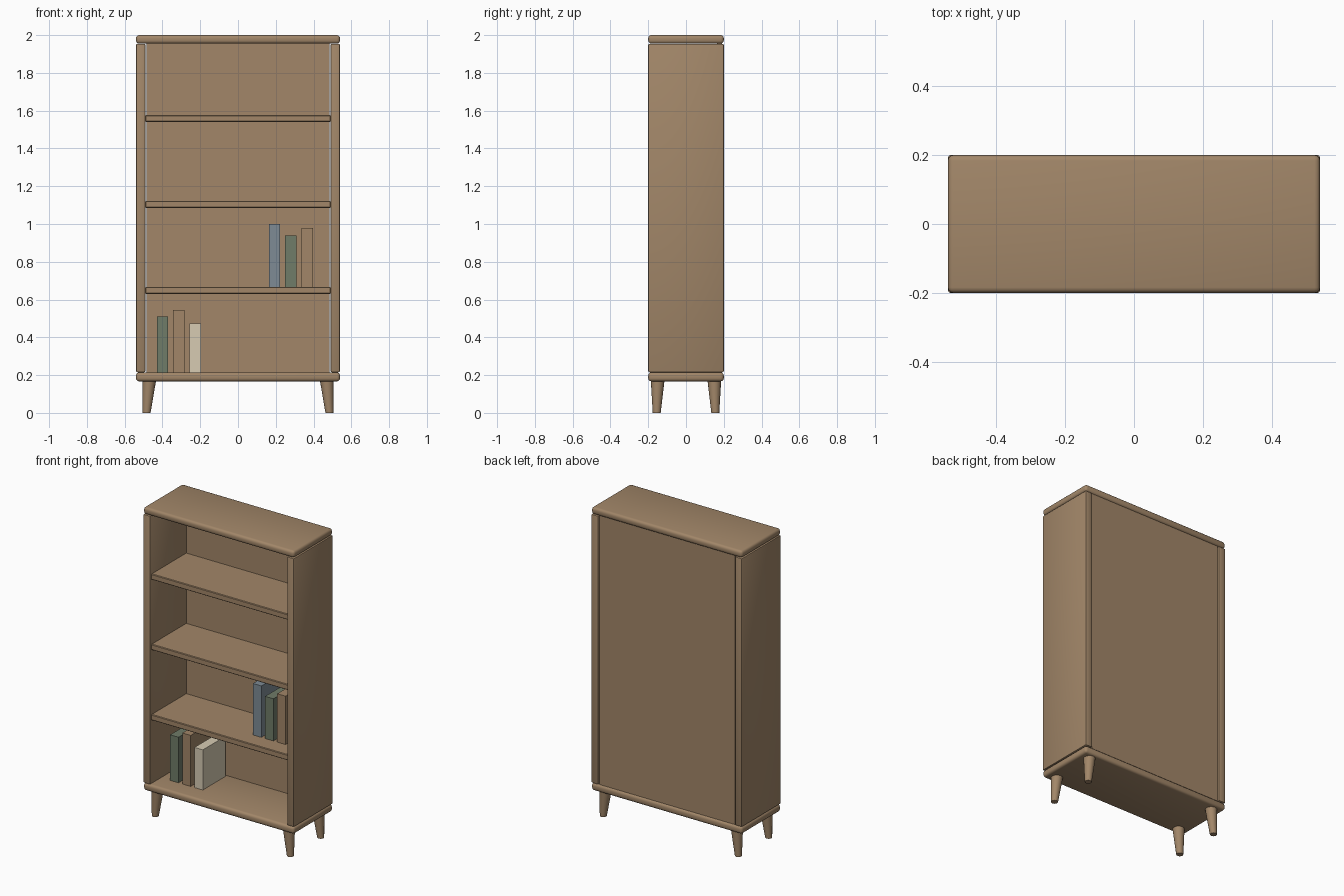
import bpy, bmesh
from mathutils import Vector

old = bpy.data.objects.get("Cube")
if old:
    bpy.data.objects.remove(old, do_unlink=True)


def material(name, rgb):
    m = bpy.data.materials.new(name)
    m.use_nodes = True
    m.diffuse_color = (*rgb, 1)
    m.node_tree.nodes["Principled BSDF"].inputs["Base Color"].default_value = (*rgb, 1)
    return m


wood = material("warm wood", (0.36, 0.24, 0.14))
green = material("sage green", (0.16, 0.20, 0.14))
blue = material("slate blue", (0.21, 0.26, 0.30))
cream = material("cream", (0.68, 0.60, 0.45))


def finish(name, bm, mat):
    mesh = bpy.data.meshes.new(name)
    bm.to_mesh(mesh)
    bm.free()
    mesh.materials.append(mat)
    obj = bpy.data.objects.new(name, mesh)
    bpy.context.collection.objects.link(obj)
    return obj


def smooth(obj):
    bpy.ops.object.select_all(action="DESELECT")
    obj.select_set(True)
    bpy.context.view_layer.objects.active = obj
    bpy.ops.object.shade_smooth_by_angle()


# Box from its low and high corners, with optional rounded edges
def box(name, low, high, mat, radius=0, segments=3):
    low, high = Vector(low), Vector(high)
    bm = bmesh.new()
    bmesh.ops.create_cube(bm, size=1)
    for v in bm.verts:
        v.co = (low + high) / 2 + v.co * (high - low)
    if radius:
        bmesh.ops.bevel(bm, geom=bm.edges[:], offset=radius, segments=segments,
                        profile=0.5, affect="EDGES")
    obj = finish(name, bm, mat)
    if radius:
        smooth(obj)
    return obj


# Carcass
box("top_board", (-0.54, -0.2, 1.955), (0.54, 0.2, 2), wood, 0.016)
box("bottom_board", (-0.54, -0.2, 0.167), (0.54, 0.2, 0.214), wood, 0.016)
for side, lo, hi in (("left", 0.49, 0.54), ("right", -0.54, -0.49)):
    box(side + "_side", (lo, -0.2, 0.215), (hi, 0.2, 1.954), wood, 0.007, 2)
box("back_panel", (-0.485, 0.165, 0.214), (0.485, 0.19, 1.956), wood)

# Shelves
for i, z in enumerate((0.63, 1.085, 1.54)):
    box(f"shelf_{i + 1}", (-0.49, -0.19, z), (0.49, 0.17, z + 0.037), wood, 0.004, 1)

# Books: left edge, height and colour, standing on a base height
rows = {
    "lower": (0.214, ((-0.43, 0.295, green), (-0.343, 0.33, wood), (-0.256, 0.26, cream))),
    "upper": (0.667, ((0.163, 0.333, blue), (0.25, 0.273, green), (0.337, 0.313, wood))),
}
for row, (z, books) in rows.items():
    for i, (x, height, mat) in enumerate(books):
        box(f"{row}_book_{i + 1}", (x, -0.08, z), (x + 0.06, 0.15, z + height), mat)

# Tapered legs, splayed outwards
for side, sx in (("left", 1), ("right", -1)):
    for end, sy in (("front", -1), ("back", 1)):
        bm = bmesh.new()
        bmesh.ops.create_cone(bm, cap_ends=True, segments=16, radius1=0.021,
                              radius2=0.036, depth=0.17)
        for v in bm.verts:
            splay = v.co.z < 0
            v.co.x += sx * (0.484 if splay else 0.47)
            v.co.y += sy * (0.155 if splay else 0.15)
            v.co.z += 0.085
        smooth(finish(f"{end}_{side}_leg", bm, wood))
